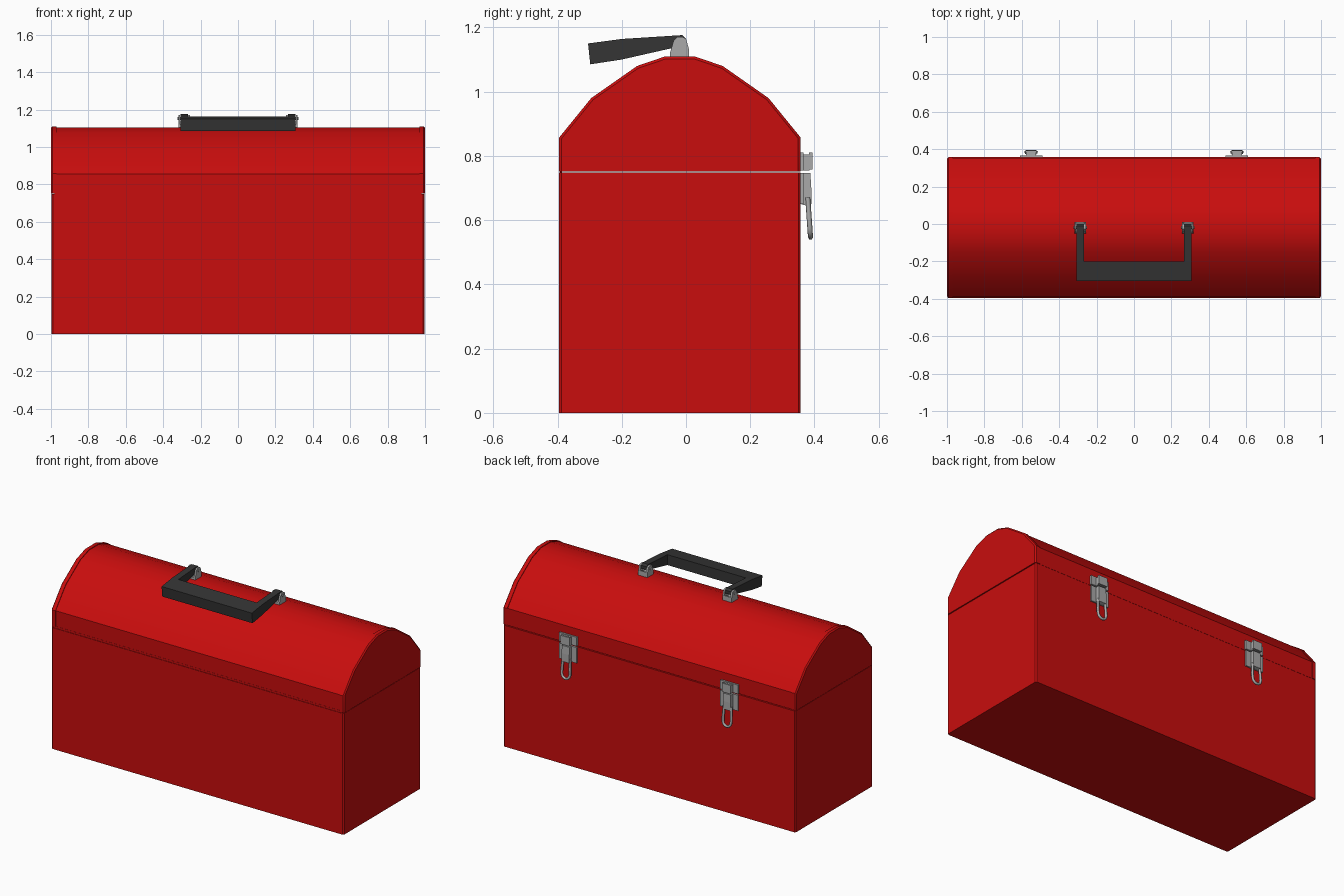
import bpy, bmesh, math
from mathutils import Vector

if "Cube" in bpy.data.objects:
    bpy.data.objects.remove(bpy.data.objects["Cube"])


def material(name, rgb):
    m = bpy.data.materials.new(name)
    m.diffuse_color = (*rgb, 1)
    m.use_nodes = True
    m.node_tree.nodes["Principled BSDF"].inputs["Base Color"].default_value = m.diffuse_color
    return m


RED = material("red paint", (0.58, 0.004, 0.004))
STEEL = material("steel", (0.40, 0.40, 0.40))
BLACK = material("dark plastic", (0.035, 0.035, 0.035))


def loft(name, sections, mat, smooth=False):
    """Skin equal-length closed rings of 3D points and cap both ends."""
    bm = bmesh.new()
    rings = [[bm.verts.new(p) for p in s] for s in sections]
    n = len(rings[0])
    for a, b in zip(rings, rings[1:]):
        for i in range(n):
            j = (i + 1) % n
            bm.faces.new((a[i], a[j], b[j], b[i]))
    bm.faces.new(rings[0][::-1])
    bm.faces.new(rings[-1])
    bmesh.ops.recalc_face_normals(bm, faces=bm.faces)
    me = bpy.data.meshes.new(name)
    bm.to_mesh(me)
    bm.free()
    me.materials.append(mat)
    ob = bpy.data.objects.new(name, me)
    bpy.context.collection.objects.link(ob)
    if smooth:
        bpy.ops.object.select_all(action='DESELECT')
        ob.select_set(True)
        bpy.context.view_layer.objects.active = ob
        bpy.ops.object.shade_smooth_by_angle(angle=math.radians(30))
    return ob


def prism_x(name, yz, x0, x1, mat):
    return loft(name, [[(x, y, z) for y, z in yz] for x in (x0, x1)], mat)


def box(name, x0, x1, y0, y1, z0, z1, mat):
    return prism_x(name, [(y0, z0), (y1, z0), (y1, z1), (y0, z1)], x0, x1, mat)


CY, HW = -0.019, 0.376          # box centre and half depth in y
SPLIT = 0.75                    # seam height

# Lower box with small chamfers on its upright corners
c, X = 0.007, 0.997
corner = [(X, HW - c), (X - c, HW)]
plan = corner + [(-x, y) for x, y in corner[::-1]]
plan += [(-x, -y) for x, y in plan]
loft("lower_box", [[(x, y + CY, z) for x, y in plan] for z in (0, SPLIT - 0.002)], RED)

# Domed lid with raised lips and chamfered ends
half = [(HW, SPLIT + 0.002), (HW, 0.857), (0.276, 0.98), (0.133, 1.08), (0.048, 1.109)]
arch = half + [(-y, z) for y, z in half[::-1]]


def arch_at(x, d):
    zb = SPLIT + 0.002
    return [(x, CY + y * (1 - d / HW), zb + (z - zb) * (1 - d / 0.357)) for y, z in arch]


ends = [(-1, 0.008), (-0.993, 0), (-0.97, 0), (-0.97, 0.004)]
steps = ends + [(-x, d) for x, d in ends[::-1]]
loft("lid", [arch_at(x, d) for x, d in steps], RED, smooth=True)

# Hinge strip bridging the seam
box("hinge_strip", -0.98, 0.98, CY - HW + 0.003, CY - HW + 0.009, 0.74, 0.76, RED)

# Carrying handle: grip bar and two arms
grip = [(-0.305, 1.15), (-0.2, 1.164), (-0.2, 1.10), (-0.298, 1.085)]
arm = [(-0.2, 1.164), (-0.012, 1.176), (0.0, 1.165), (0.0, 1.145), (-0.05, 1.134), (-0.2, 1.10)]
prism_x("handle_grip", grip, -0.308, 0.308, BLACK)

YB = CY + HW                    # back wall
for side, s in (("left", -1), ("right", 1)):
    prism_x(side + "_handle_arm", arm, s * 0.267, s * 0.308, BLACK)

    # Handle bracket: base, two cheeks and pivot pin
    cheek = [(-0.05, 1.105), (0.01, 1.105), (0.01, 1.13), (0.0, 1.165),
             (-0.01, 1.17), (-0.028, 1.17), (-0.038, 1.16), (-0.05, 1.12)]
    for part, a, b in (("inner", 0.256, 0.266), ("outer", 0.309, 0.319)):
        prism_x(f"{side}_bracket_{part}_cheek", cheek, s * a, s * b, STEEL)
    box(side + "_bracket_base", s * 0.288 - 0.031, s * 0.288 + 0.031, -0.05, 0.01, 1.10, 1.12, STEEL)
    box(side + "_bracket_back", s * 0.288 - 0.031, s * 0.288 + 0.031, 0.002, 0.01, 1.105, 1.135, STEEL)
    pin = [(-0.018 + 0.008 * math.cos(i * math.pi / 4), 1.152 + 0.008 * math.sin(i * math.pi / 4))
           for i in range(8)]
    prism_x(side + "_bracket_pin", pin, s * 0.252, s * 0.323, STEEL)

    # Latch: split back plates, raised hasp and catch
    lx = s * 0.55
    box(side + "_latch_lid_plate", lx - 0.06, lx + 0.06, YB - 0.002, YB + 0.009, 0.755, 0.81, STEEL)
    box(side + "_latch_box_plate", lx - 0.06, lx + 0.06, YB - 0.002, YB + 0.009, 0.65, 0.747, STEEL)
    hasp = [(YB, 0.65), (YB, 0.747), (YB + 0.03, 0.747), (YB + 0.033, 0.70), (YB + 0.033, 0.65), (YB + 0.018, 0.645)]
    prism_x(side + "_latch_hasp", hasp, lx - 0.026, lx + 0.026, STEEL)
    box(side + "_latch_catch", lx - 0.026, lx + 0.026, YB, YB + 0.028, 0.755, 0.805, STEEL)
    box(side + "_latch_catch_cap", lx - 0.03, lx + 0.03, YB + 0.026, YB + 0.037, 0.757, 0.81, STEEL)

    # Wire pull loop hanging below the latch
    path = [(0.024, 0.67), (0.028, 0.60)]
    path += [(0.028 * math.cos(t), 0.575 - 0.028 * math.sin(t))
             for t in (i * math.pi / 6 for i in range(7))]
    path += [(-0.028, 0.60), (-0.024, 0.67)]
    cu = bpy.data.curves.new(side + "_latch_loop", 'CURVE')
    cu.dimensions = '3D'
    cu.bevel_depth = 0.008
    cu.bevel_resolution = 1
    cu.use_fill_caps = True
    sp = cu.splines.new('POLY')
    sp.points.add(len(path) - 1)
    for p, (x, z) in zip(sp.points, path):
        p.co = (lx + x, YB + 0.022 + (0.67 - z) * 0.07, z, 1)
    cu.materials.append(STEEL)
    bpy.context.collection.objects.link(bpy.data.objects.new(side + "_latch_loop", cu))
